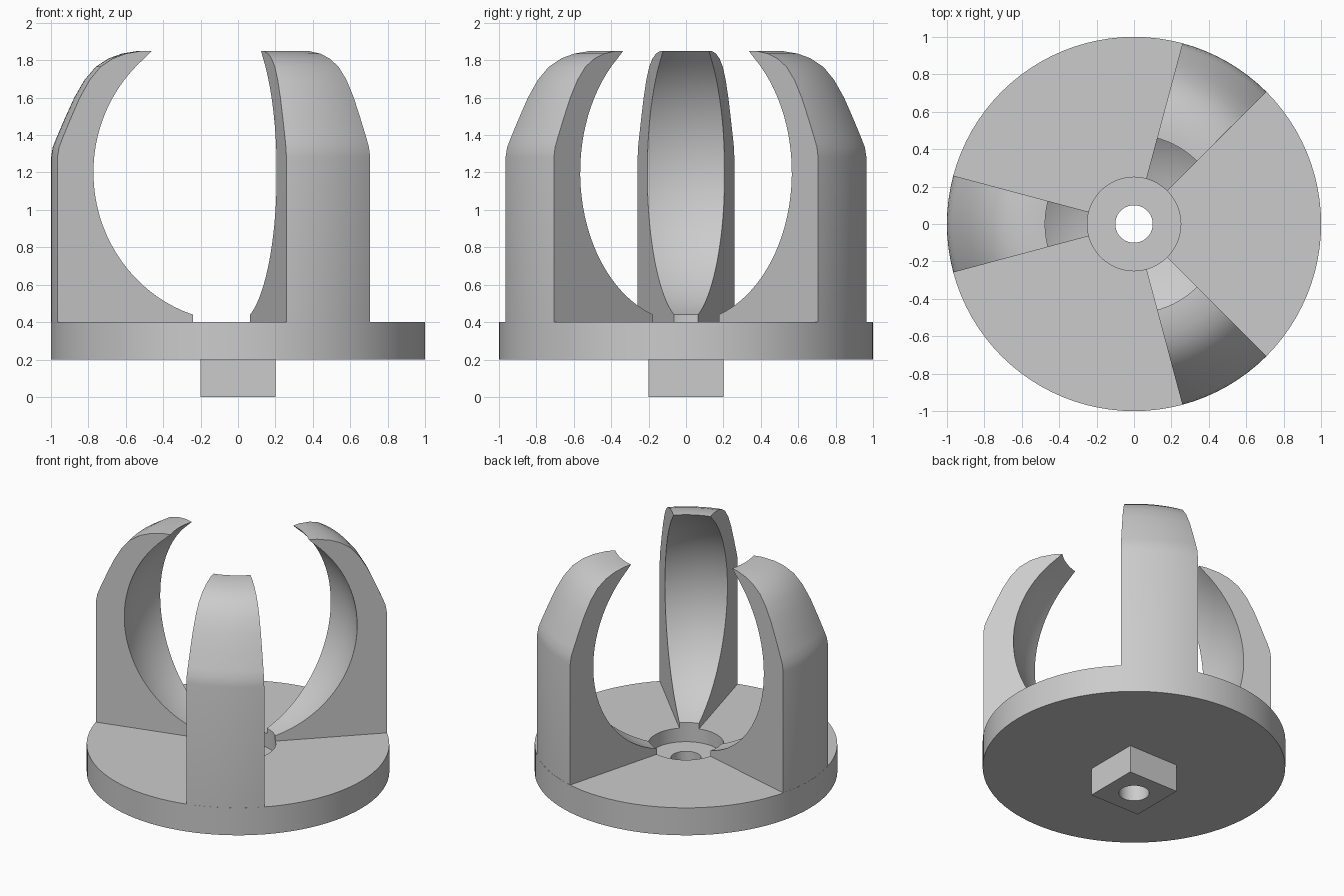
import bpy, bmesh, math

if "Cube" in bpy.data.objects:
    bpy.data.objects.remove(bpy.data.objects["Cube"])

grey = bpy.data.materials.new("light_grey")
grey.diffuse_color = (0.6, 0.6, 0.6, 1)
grey.use_nodes = True
grey.node_tree.nodes["Principled BSDF"].inputs["Base Color"].default_value = grey.diffuse_color


def circle(r, a):
    return r


def square(r, a):
    # distance to a square outline; only the rim beyond the bore is squared
    return r if r < 0.15 else r / max(abs(math.cos(a)), abs(math.sin(a)))


def lathe(name, profile, start=0.0, sweep=2 * math.pi, steps=96, shape=circle):
    """Sweep a closed (radius, z) profile around the z axis."""
    full = sweep > 6.28
    bm = bmesh.new()
    rings = []
    for i in range(steps if full else steps + 1):
        a = start + sweep * i / steps
        rings.append([bm.verts.new((shape(r, a) * math.cos(a), shape(r, a) * math.sin(a), z))
                      for r, z in profile])
    n = len(profile)
    for i in range(steps):
        p, q = rings[i], rings[(i + 1) % len(rings)]
        for j in range(n):
            k = (j + 1) % n
            bm.faces.new((p[j], q[j], q[k], p[k]))
    if not full:
        bm.faces.new(rings[0])
        bm.faces.new(rings[-1])
    bmesh.ops.recalc_face_normals(bm, faces=bm.faces)
    mesh = bpy.data.meshes.new(name)
    bm.to_mesh(mesh)
    bm.free()
    mesh.materials.append(grey)
    ob = bpy.data.objects.new(name, mesh)
    bpy.context.collection.objects.link(ob)
    bpy.ops.object.select_all(action='DESELECT')
    ob.select_set(True)
    bpy.context.view_layer.objects.active = ob
    bpy.ops.object.shade_smooth_by_angle(angle=math.radians(30))
    return ob


# round base with a shallow recess and a through hole
lathe("base_disc", [(1, 0.2), (1, 0.4), (0.25, 0.4), (0.25, 0.3), (0.1, 0.3), (0.1, 0.2)])

# square peg below, bored through
lathe("square_peg", [(0.2, 0), (0.2, 0.2), (0.1, 0.2), (0.1, 0)], shape=square)

# finger section: spherical inside, straight outside with a domed shoulder
R, cz = 0.8, 1.2
a0, a1 = math.asin(-0.76 / R), math.atan2(0.65, 0.475)
inside = [(R * math.cos(a0 + (a1 - a0) * i / 32), cz + R * math.sin(a0 + (a1 - a0) * i / 32))
          for i in range(32)]
outside = [(0.475, 1.85), (0.53, 1.85), (0.62, 1.835), (0.69, 1.81), (0.76, 1.765),
           (0.82, 1.695), (0.875, 1.6), (0.925, 1.49), (0.97, 1.385), (0.99, 1.335),
           (0.999, 1.28), (0.999, 0.4)]
section = [(0.25, 0.4)] + inside + outside

# three fingers evenly spaced around the base
for i, deg in enumerate((60, 180, 300)):
    lathe(f"finger_{i + 1}", section, math.radians(deg - 15), math.radians(30), 16)
